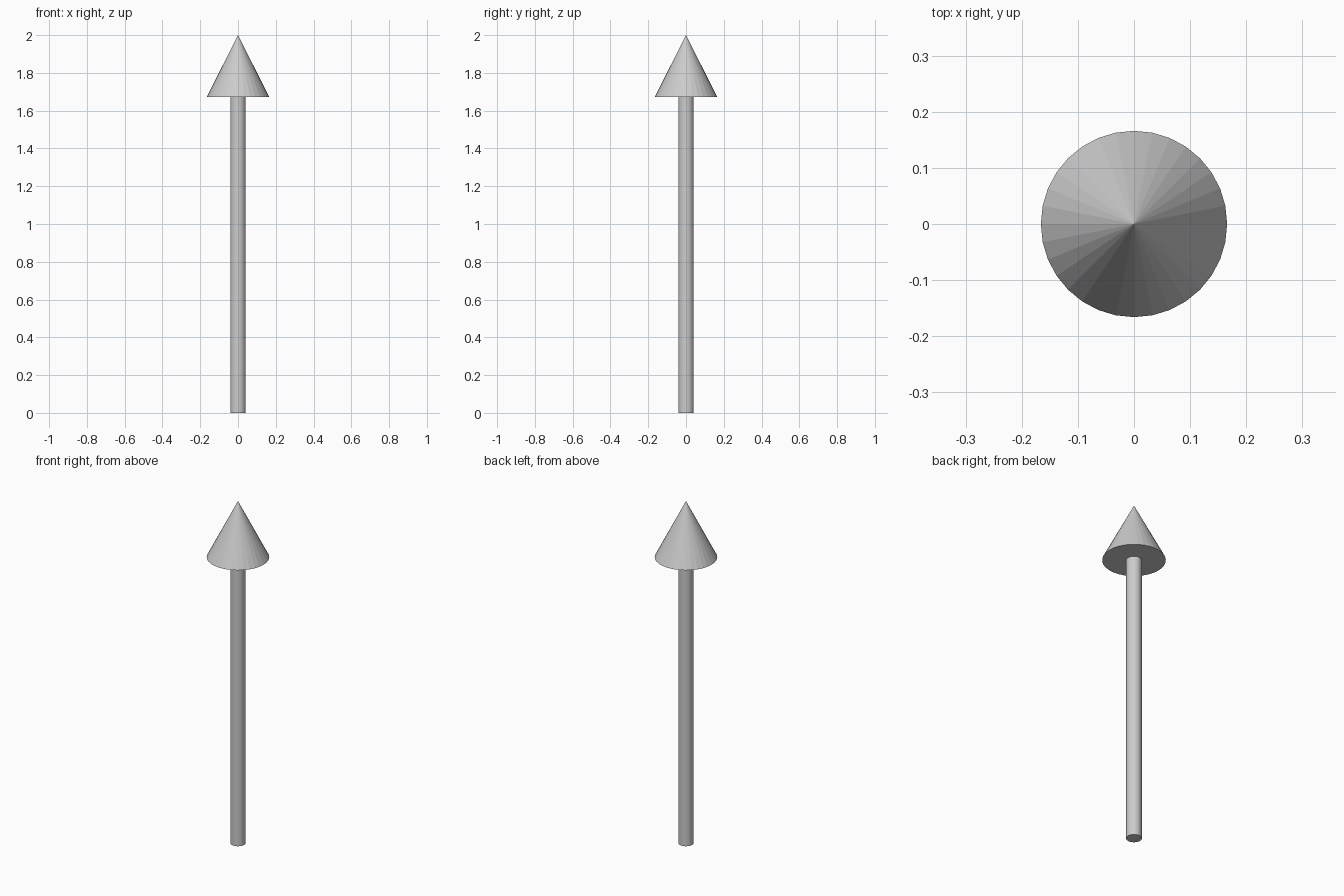
import bpy

if "Cube" in bpy.data.objects:
    bpy.data.objects.remove(bpy.data.objects["Cube"])

SIDES = 32
SHAFT_RADIUS = 0.041
HEAD_RADIUS = 0.166
HEAD_BASE = 1.672
TOP = 2.0

# Straight round shaft, standing on the ground
bpy.ops.mesh.primitive_cylinder_add(vertices=SIDES, radius=SHAFT_RADIUS,
                                    depth=HEAD_BASE, location=(0, 0, HEAD_BASE / 2))
bpy.context.object.name = "arrow_shaft"

# Pointed, flat-faceted head
bpy.ops.mesh.primitive_cone_add(vertices=SIDES, radius1=HEAD_RADIUS, radius2=0,
                                depth=TOP - HEAD_BASE,
                                location=(0, 0, (TOP + HEAD_BASE) / 2))
bpy.context.object.name = "arrow_head"
